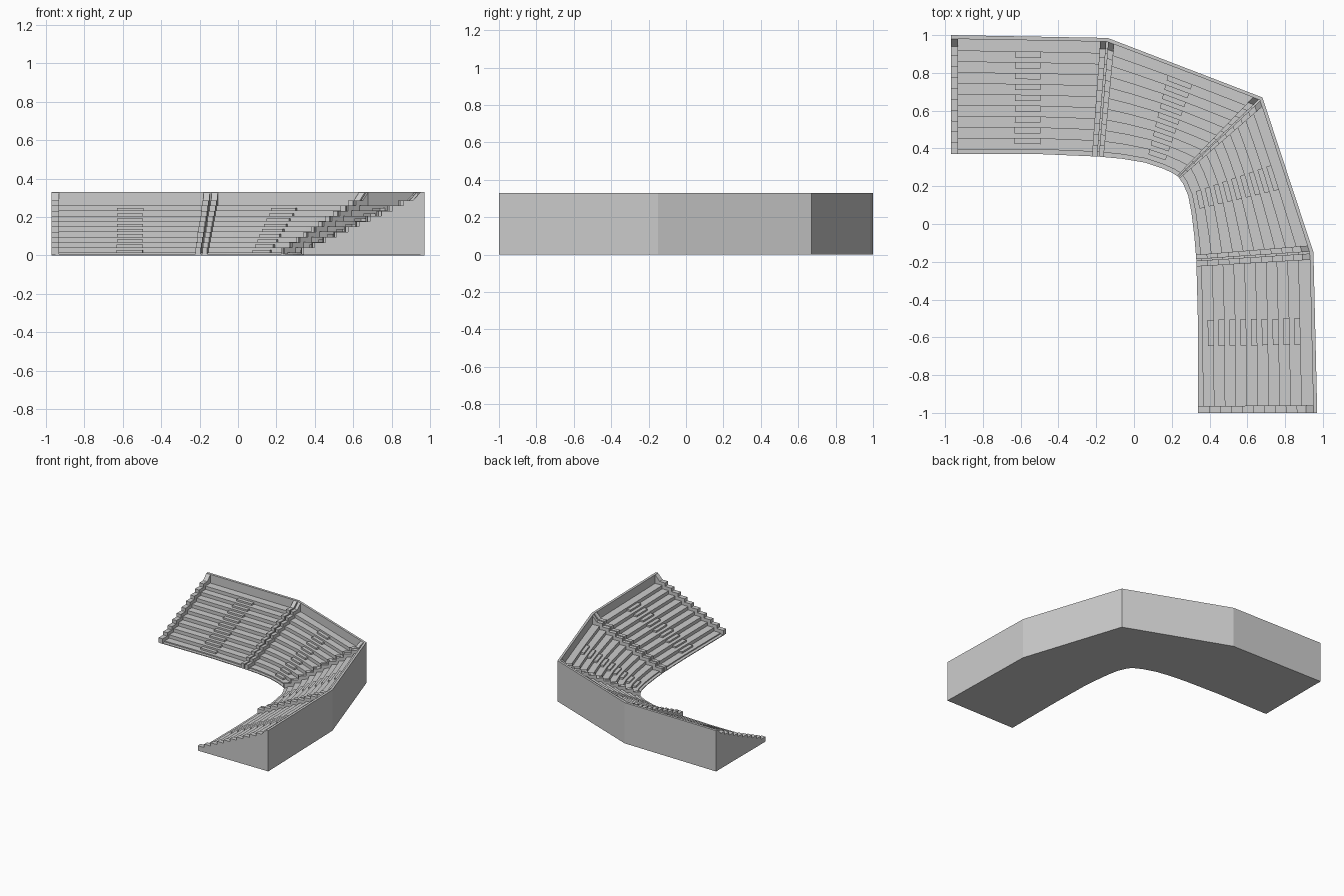
import bpy, bmesh
from mathutils import Vector

if "Cube" in bpy.data.objects:
    bpy.data.objects.remove(bpy.data.objects["Cube"])

ROWS, RISE, DEPTH = 10, 0.0272, 0.63
WALL_T, WALL_H, STRIP = 0.968, 0.33, 0.045

# Each section: inner edge as (u, x, y) knots, outer edge as a straight line
SECTIONS = [
    ([(0, -.97, .37), (.57, -.5, .37), (1, -.19, .357)],
     (-.97, 1.0), (-.14, .985)),
    ([(0, -.19, .357), (.2, -.06, .345), (.4, .06, .325), (.57, .15, .295),
      (.8, .2, .272), (1, .235, .25)],
     (-.14, .985), (.68, .67)),
    ([(0, .235, .25), (.2, .262, .21), (.44, .287, .15), (.6, .305, .055),
      (.8, .32, -.07), (1, .33, -.19)],
     (.68, .67), (.95, -.15)),
    ([(0, .33, -.19), (.4, .338, -.5), (1, .34, -1.0)],
     (.95, -.15), (.97, -1.0)),
]


def row_t(k):
    return (0.025 + 0.058 * k) / DEPTH


def row_z(k):
    return 0.015 + RISE * k


def inner_at(knots, u):
    for (u0, *a), (u1, *b) in zip(knots, knots[1:]):
        if u <= u1:
            return Vector(a).lerp(Vector(b), (u - u0) / (u1 - u0))
    return Vector(knots[-1][1:])


def loft(bm, section, profile, u0, u1):
    """Sweep a closed (t, z) profile along a section from u0 to u1."""
    knots, a, b = section
    us = [u0] + [k[0] for k in knots if u0 < k[0] < u1] + [u1]
    rings = []
    for u in us:
        p, q = inner_at(knots, u), Vector(a).lerp(Vector(b), u)
        rings.append([bm.verts.new((*p.lerp(q, t), z)) for t, z in profile])
    n = len(profile)
    for r, s in zip(rings, rings[1:]):
        for i in range(n):
            j = (i + 1) % n
            bm.faces.new((r[i], r[j], s[j], s[i]))
    bm.faces.new(rings[0])
    bm.faces.new(rings[-1])


def finish(bm, name):
    bmesh.ops.recalc_face_normals(bm, faces=bm.faces)
    mesh = bpy.data.meshes.new(name)
    bm.to_mesh(mesh)
    bm.free()
    bpy.context.collection.objects.link(bpy.data.objects.new(name, mesh))


# Stepped profile of the seating rows
tiers = [(0, 0), (0, 0.006), (row_t(0), 0.006)]
for k in range(ROWS):
    end = row_t(k + 1) if k < ROWS - 1 else WALL_T
    tiers += [(row_t(k), row_z(k)), (end, row_z(k))]
tiers.append((WALL_T, 0))

# Raised stepped profile of the dividers, with a ramp up to the wall
divider = [(0, 0.001)]
for k in range(ROWS):
    end = row_t(k + 1) - row_t(0) if k < ROWS - 1 else 0.905
    divider += [(row_t(k) - row_t(0), row_z(k) + .026), (end, row_z(k) + .026)]
divider += [(WALL_T, WALL_H - .002), (WALL_T, 0.001)]

wall = [(WALL_T, 0), (WALL_T, WALL_H), (1, WALL_H), (1, 0)]

wall_bm = bmesh.new()
for i, sec in enumerate(SECTIONS):
    first, last = i == 0, i == len(SECTIONS) - 1

    # Seating rows
    bm = bmesh.new()
    loft(bm, sec, tiers, STRIP / 2 if first else 0, 1 - STRIP / 2 if last else 1)
    finish(bm, f"seating_rows_{i + 1}")

    # Dividers at both ends, with a narrow gap between sections
    bm = bmesh.new()
    loft(bm, sec, divider, 0 if first else .006, STRIP)
    loft(bm, sec, divider, 1 - STRIP, 1 if last else .994)
    finish(bm, f"stepped_dividers_{i + 1}")

    # Half-height stair blocks up the middle
    bm = bmesh.new()
    for k in range(1, ROWS):
        t0, t1, z = row_t(k) - .03 / DEPTH, row_t(k) + .003, row_z(k - 1)
        loft(bm, sec, [(t0, z - .004), (t0, z + RISE / 2),
                       (t1, z + RISE / 2), (t1, z - .004)], .41, .575)
    finish(bm, f"aisle_steps_{i + 1}")

    loft(wall_bm, sec, wall, 0, 1)

# Back wall
finish(wall_bm, "back_wall")
